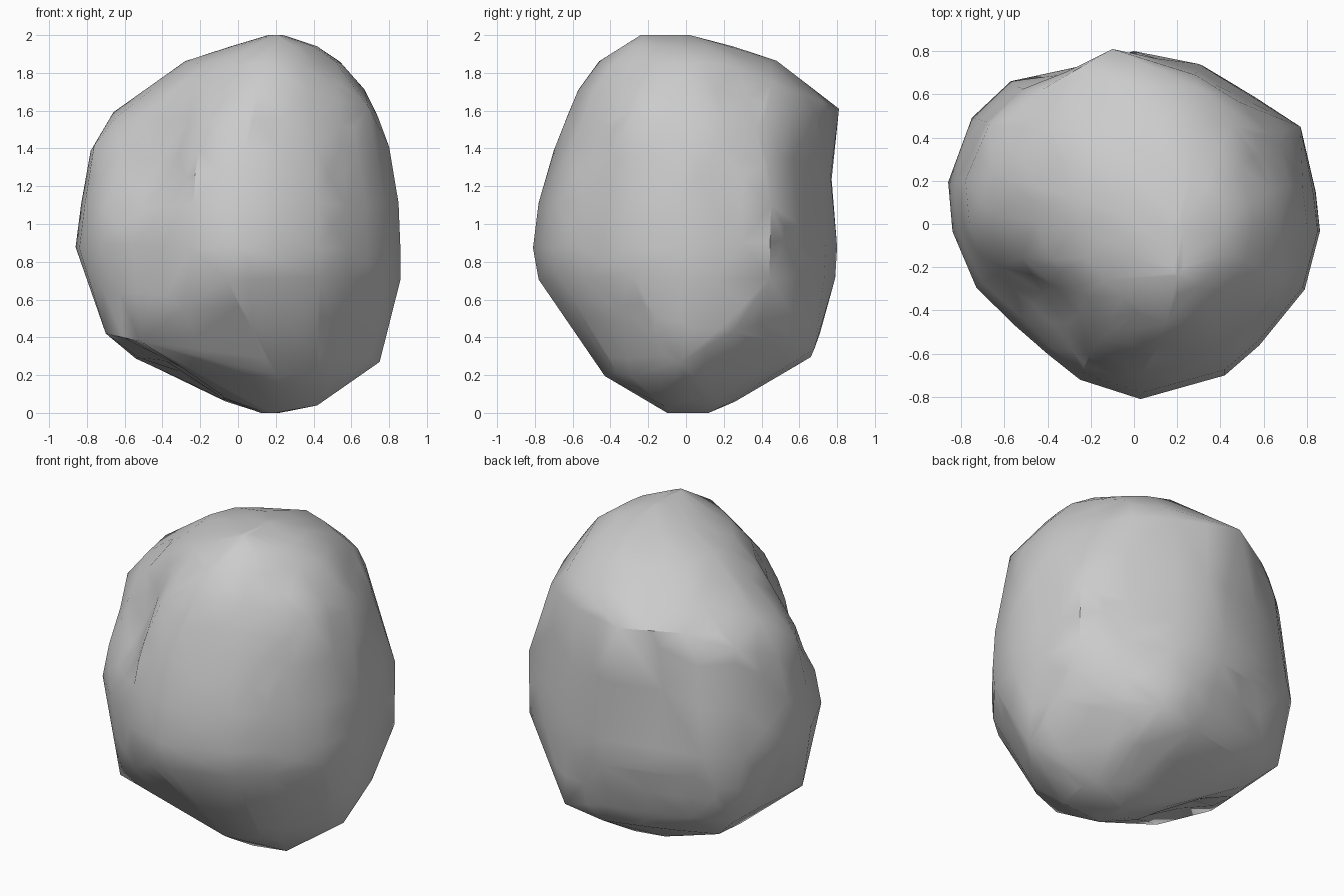
import bpy
import bmesh
import math
import random
from mathutils import Vector

random.seed(4)

cube = bpy.data.objects.get("Cube")
if cube:
    bpy.data.objects.remove(cube, do_unlink=True)

# Widest outline of the boulder, counter-clockwise from the left side
HALF_X, HALF_Y = 0.86, 0.81
OUTLINE = [
    (0.86, -0.03), (0.84, 0.15), (0.77, 0.45), (0.55, 0.6), (0.3, 0.75),
    (0, 0.81), (-0.35, 0.72), (-0.57, 0.67), (-0.75, 0.5), (-0.86, 0.2),
    (-0.84, -0.03), (-0.73, -0.29), (-0.56, -0.46), (-0.4, -0.6),
    (-0.25, -0.72), (0.03, -0.81), (0.42, -0.7), (0.58, -0.56), (0.79, -0.3),
]

# Layers: height, right and left limits, front and back limits
LAYERS = [
    (0, 0.12, 0.22, -0.1, 0.12),
    (0.06, -0.1, 0.44, -0.18, 0.26),
    (0.2, -0.25, 0.64, -0.43, 0.48),
    (0.3, -0.54, 0.76, -0.49, 0.66),
    (0.43, -0.7, 0.79, -0.58, 0.71),
    (0.72, -0.8, 0.86, -0.78, 0.79),
    (0.88, -0.86, 0.86, -0.81, 0.8),
    (1.1, -0.83, 0.85, -0.78, 0.77),
    (1.4, -0.78, 0.8, -0.7, 0.75),
    (1.58, -0.66, 0.74, -0.62, 0.74),
    (1.7, -0.48, 0.67, -0.57, 0.68),
    (1.85, -0.28, 0.55, -0.46, 0.48),
    (1.94, -0.04, 0.42, -0.33, 0.25),
    (2, 0.16, 0.24, -0.24, 0.02),
]

# Corners where broken faces meet: shoulders, flank, underside, front nick
CORNERS = [
    (-0.1, 0.81, 1.61), (0.67, 0.37, 1.52), (0.46, 0.46, 1.75),
    (0.69, -0.27, 1.62), (-0.52, 0.57, 1.55), (-0.67, 0.46, 1.5),
    (0.77, 0.45, 1.1), (0.75, -0.03, 0.27), (0.75, 0.25, 0.43),
    (0.36, 0.68, 0.34), (-0.62, 0.56, 0.65), (-0.66, 0.48, 0.42),
    (-0.5, 0.39, 0.27), (-0.7, -0.15, 0.42), (-0.52, -0.42, 0.38),
    (0.42, -0.12, 0.04), (-0.06, -0.78, 0.71),
]


def remap(value, half, low, high):
    """Move a value from the widest outline to a layer's limits."""
    return low + (value + half) / (2 * half) * (high - low)


def add_layers(bm):
    """Lay out the stacked outlines with slightly uneven heights."""
    for z, x0, x1, y0, y1 in LAYERS:
        wobble = 0.015 if 0.1 < z < 1.9 else 0
        for x, y in OUTLINE:
            bm.verts.new((remap(x, HALF_X, x0, x1), remap(y, HALF_Y, y0, y1),
                          z + random.uniform(-wobble, wobble)))


def flatten(bm, point, normal):
    """Press everything outside a plane back onto it."""
    point, normal = Vector(point), Vector(normal).normalized()
    for v in bm.verts:
        outside = (v.co - point).dot(normal)
        if outside > 0:
            v.co -= normal * outside


def wrap(bm):
    """Stretch a faceted skin around the points."""
    hull = bmesh.ops.convex_hull(bm, input=bm.verts[:], use_existing_faces=False)
    loose = set(hull["geom_interior"]) | set(hull["geom_unused"])
    loose |= {v for v in bm.verts if not v.link_faces}
    bmesh.ops.delete(bm, geom=[g for g in loose if isinstance(g, bmesh.types.BMVert)],
                     context='VERTS')


def dent(bm, centre, radius, depth):
    """Press the surface towards the core around a point."""
    centre = Vector(centre)
    inward = (Vector((0, 0, 1)) - centre).normalized()
    for v in bm.verts:
        distance = (v.co - centre).length
        if distance < radius:
            v.co += inward * depth * (1 - distance / radius)


bm = bmesh.new()
add_layers(bm)

# Broken faces: back left underside, upper left shoulder, left back edge
flatten(bm, (0.75, -0.03, 0.27), (0.69, 0.42, -0.59))
flatten(bm, (0.67, 0.37, 1.52), (0.75, 0.35, 0.55))
flatten(bm, (0.67, 0.37, 1.52), (0.82, 0.57, 0.3))

for corner in CORNERS:
    bm.verts.new(corner)
wrap(bm)

# Split the largest facets so the hollows can bend them
long_edges = [e for e in bm.edges if e.calc_length() > 0.3]
bmesh.ops.subdivide_edges(bm, edges=long_edges, cuts=1)
bmesh.ops.triangulate(bm, faces=bm.faces[:], quad_method='BEAUTY', ngon_method='BEAUTY')

# Hollows: front right shoulder, below the back peak, right of the base
dent(bm, (-0.5, -0.38, 1.42), 0.42, 0.14)
dent(bm, (-0.22, 0.76, 1.2), 0.38, 0.07)
dent(bm, (-0.28, 0, 0.15), 0.28, 0.09)
bmesh.ops.recalc_face_normals(bm, faces=bm.faces[:])

mesh = bpy.data.meshes.new("boulder")
bm.to_mesh(mesh)
bm.free()
boulder = bpy.data.objects.new("boulder", mesh)
bpy.context.collection.objects.link(boulder)

# Plain stone colour
stone = bpy.data.materials.new("stone_grey")
stone.use_nodes = True
colour = (0.6, 0.6, 0.6, 1)
stone.diffuse_color = colour
shader = next(n for n in stone.node_tree.nodes if n.type == 'BSDF_PRINCIPLED')
shader.inputs["Base Color"].default_value = colour
mesh.materials.append(stone)

# Soft shading with crisp broken edges
bpy.ops.object.select_all(action='DESELECT')
boulder.select_set(True)
bpy.context.view_layer.objects.active = boulder
bpy.ops.object.shade_smooth_by_angle(angle=math.radians(35))
